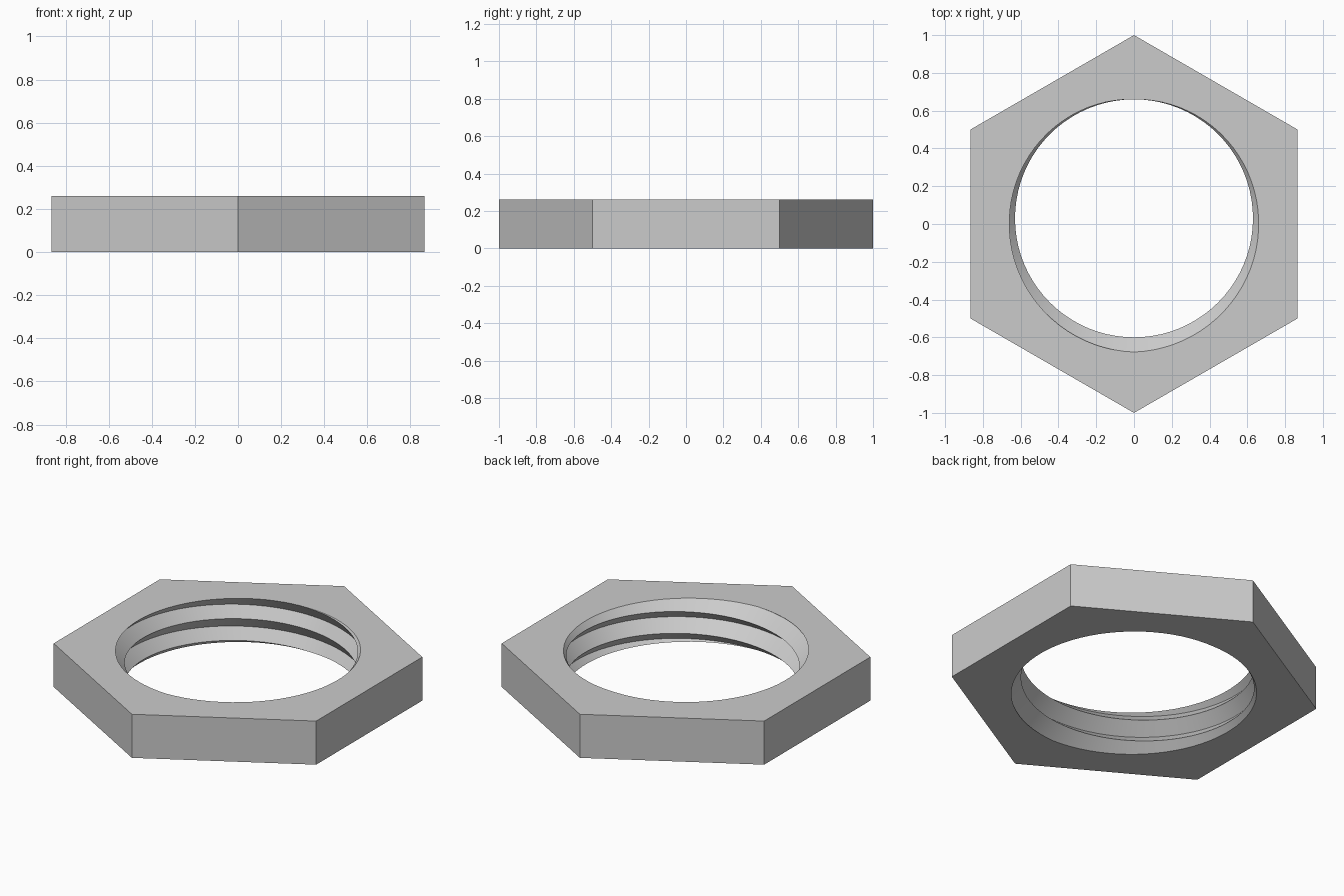
import bpy, bmesh
from math import sin, cos, tau

cube = bpy.data.objects.get("Cube")
if cube:
    bpy.data.objects.remove(cube, do_unlink=True)

HEIGHT, PITCH, SEGMENTS, TURNS = 0.26, 0.13, 80, 5
CREST, ROOT = (0.63, 0.03), (0.69, 0.012)   # radius, offset along y

steel = bpy.data.materials.new("grey_steel")
steel.use_nodes = True
grey = (0.6, 0.6, 0.6, 1)
steel.diffuse_color = grey
steel.node_tree.nodes["Principled BSDF"].inputs["Base Color"].default_value = grey

bm = bmesh.new()


def helix(radius, offset, lift):
    """Right-handed helix of vertices, longer than the nut is thick."""
    verts = []
    for i in range(SEGMENTS * TURNS + 1):
        turn = i / SEGMENTS
        a = turn * tau + tau / 4
        z = HEIGHT + PITCH * (turn - TURNS + 1 + lift)
        verts.append(bm.verts.new((radius * cos(a), radius * sin(a) + offset, z)))
    return verts


# Internal thread: two flanks swept along the helix
crest, root = helix(*CREST, 0), helix(*ROOT, 0.5)
for i in range(SEGMENTS * TURNS):
    bm.faces.new((crest[i], crest[i + 1], root[i + 1], root[i]))
    j = i + SEGMENTS
    if j + 1 < len(crest):
        bm.faces.new((root[i], root[i + 1], crest[j + 1], crest[j]))

# Trim the thread flush with the two flat faces
for z, direction in ((HEIGHT, 1), (0, -1)):
    bmesh.ops.bisect_plane(bm, geom=bm.verts[:] + bm.edges[:] + bm.faces[:], dist=1e-5,
                           plane_co=(0, 0, z), plane_no=(0, 0, direction), clear_outer=True)
bmesh.ops.remove_doubles(bm, verts=bm.verts[:], dist=1e-5)

# Hexagonal outline, flat faces around the thread, and six sides
rings = []
for z in (0, HEIGHT):
    rim = [e for e in bm.edges if e.is_boundary and all(abs(v.co.z - z) < 1e-4 for v in e.verts)]
    corners = [bm.verts.new((sin(k * tau / 6), cos(k * tau / 6), z)) for k in range(6)]
    outline = [bm.edges.new((corners[k], corners[(k + 1) % 6])) for k in range(6)]
    bmesh.ops.triangle_fill(bm, use_beauty=True, edges=rim + outline, normal=(0, 0, 1))
    rings.append(corners)
for k in range(6):
    n = (k + 1) % 6
    bm.faces.new((rings[0][k], rings[0][n], rings[1][n], rings[1][k]))
bmesh.ops.recalc_face_normals(bm, faces=bm.faces[:])

mesh = bpy.data.meshes.new("hex_nut")
bm.to_mesh(mesh)
bm.free()
mesh.materials.append(steel)
nut = bpy.data.objects.new("hex_nut", mesh)
bpy.context.collection.objects.link(nut)
bpy.ops.object.select_all(action='DESELECT')
nut.select_set(True)
bpy.context.view_layer.objects.active = nut
bpy.ops.object.shade_smooth_by_angle(angle=0.5)
